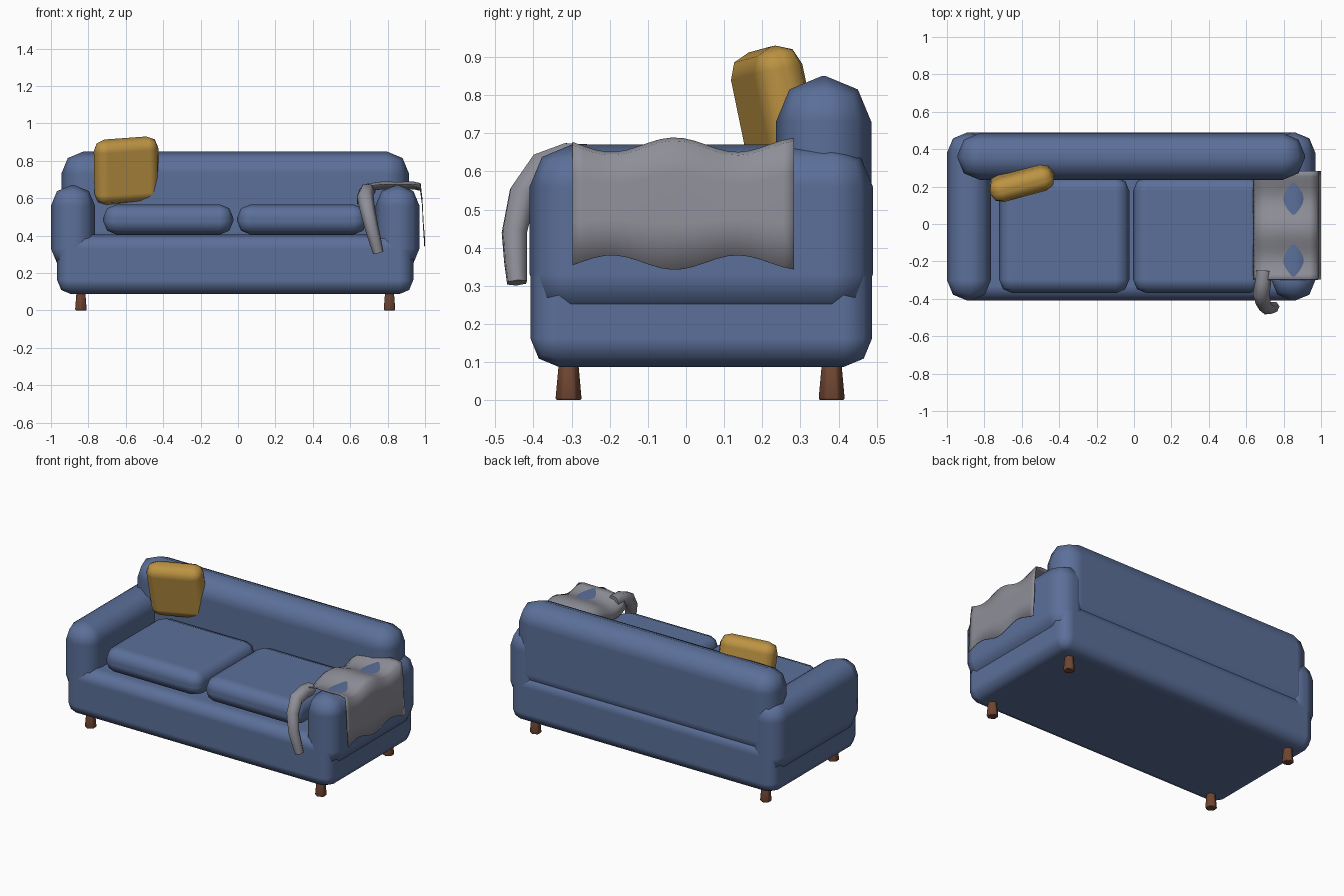
import bpy, math
from mathutils import Vector

old = bpy.data.objects.get("Cube")
if old:
    bpy.data.objects.remove(old, do_unlink=True)


def material(name, rgb):
    m = bpy.data.materials.new(name)
    m.use_nodes = True
    m.diffuse_color = (*rgb, 1)
    bsdf = next(n for n in m.node_tree.nodes if n.type == 'BSDF_PRINCIPLED')
    bsdf.inputs["Base Color"].default_value = (*rgb, 1)
    return m


BLUE = material("blue_fabric", (0.105, 0.16, 0.32))
GOLD = material("mustard_fabric", (0.50, 0.29, 0.055))
GREY = material("grey_wool", (0.27, 0.27, 0.31))
WOOD = material("brown_wood", (0.16, 0.06, 0.032))


def smooth(obj):
    for p in obj.data.polygons:
        p.use_smooth = True


def soft_box(name, x, y, z, bevel, mat):
    """Rounded box spanning the given (low, high) ranges."""
    spans = (x, y, z)
    bpy.ops.mesh.primitive_cube_add(size=1, location=[(a + b) / 2 for a, b in spans])
    obj = bpy.context.object
    obj.name = name
    for v in obj.data.vertices:
        v.co = Vector([c * (b - a) for c, (a, b) in zip(v.co, spans)])
    mod = obj.modifiers.new("rounding", 'BEVEL')
    mod.width = bevel
    mod.segments = 2
    mod.harden_normals = True
    obj.data.materials.append(mat)
    smooth(obj)
    return obj


CX = -0.015  # middle of the sofa

# Sofa body
soft_box("base", (CX - 0.952, CX + 0.952), (-0.408, 0.488), (0.087, 0.405), 0.075, BLUE)
soft_box("backrest", (CX - 0.93, CX + 0.93), (0.236, 0.486), (0.30, 0.85), 0.12, BLUE)

for side, s in (("right", -1), ("left", 1)):
    arm = sorted((CX + s * 0.75, CX + s * 0.985))
    soft_box(side + "_arm", arm, (-0.41, 0.49), (0.22, 0.67), 0.11, BLUE)
    seat = sorted((CX + s * 0.01, CX + s * 0.706))
    soft_box(side + "_seat_cushion", seat, (-0.37, 0.25), (0.405, 0.567), 0.073, BLUE)

    # Legs
    for end, y in (("front", -0.308), ("back", 0.382)):
        bpy.ops.mesh.primitive_cone_add(vertices=6, radius1=0.036, radius2=0.027,
                                        depth=0.1, location=(CX + s * 0.825, y, 0.05))
        leg = bpy.context.object
        leg.name = f"{end}_{side}_leg"
        mod = leg.modifiers.new("rounding", 'BEVEL')
        mod.width = 0.006
        mod.segments = 2
        leg.data.materials.append(WOOD)
        bpy.ops.object.shade_smooth_by_angle(angle=math.radians(65))

# Throw pillow, leaning in the corner
pillow = soft_box("throw_pillow", (-0.775, -0.42), (0.15, 0.285), (0.57, 0.925), 0.062, GOLD)
pillow.location = (-0.597, 0.235, 0.747)
pillow.rotation_euler = [math.radians(a) for a in (11, -4, 15)]

# Blanket sheet draped over the left arm
profile = [(0.637, 0.585), (0.652, 0.63), (0.69, 0.657), (0.77, 0.668), (0.83, 0.667),
           (0.88, 0.667), (0.94, 0.668), (0.975, 0.66), (0.985, 0.58), (0.99, 0.47), (0.998, 0.361)]
ROWS = 21
verts, faces = [], []
n = len(profile)
for r in range(ROWS):
    y = -0.298 + 0.581 * r / (ROWS - 1)
    wave = math.cos(math.tau * (y + 0.03) / 0.33)
    for i, (x, z) in enumerate(profile):
        # ripples lift the top and reverse along the hanging hem
        amp = 0.019 if i < 8 else 0.019 * (0.5, -0.3, -1)[i - 8]
        verts.append((x, y, z + amp * wave))
for r in range(ROWS - 1):
    for i in range(n - 1):
        a = r * n + i
        faces.append((a, a + n, a + n + 1, a + 1))
mesh = bpy.data.meshes.new("blanket_sheet")
mesh.from_pydata(verts, [], faces)
mesh.materials.append(GREY)
sheet = bpy.data.objects.new("blanket_sheet", mesh)
bpy.context.collection.objects.link(sheet)
smooth(sheet)
mod = sheet.modifiers.new("thickness", 'SOLIDIFY')
mod.thickness = 0.004
mod.offset = 0

# Rolled blanket end hanging over the front
path = [(0.695, -0.25, 0.635, 1), (0.69, -0.31, 0.637, 1.05), (0.68, -0.375, 0.612, 1.1),
        (0.692, -0.428, 0.54, 1), (0.715, -0.45, 0.44, 0.9), (0.735, -0.447, 0.365, 0.8),
        (0.75, -0.443, 0.308, 0.7)]
curve = bpy.data.curves.new("blanket_end", 'CURVE')
curve.dimensions = '3D'
curve.bevel_depth = 0.041
curve.bevel_resolution = 1
curve.use_fill_caps = True
spline = curve.splines.new('POLY')
spline.points.add(len(path) - 1)
for point, (x, y, z, radius) in zip(spline.points, path):
    point.co = (x, y, z, 1)
    point.radius = radius
spline.use_smooth = True
curve.materials.append(GREY)
bpy.context.collection.objects.link(bpy.data.objects.new("blanket_end", curve))
